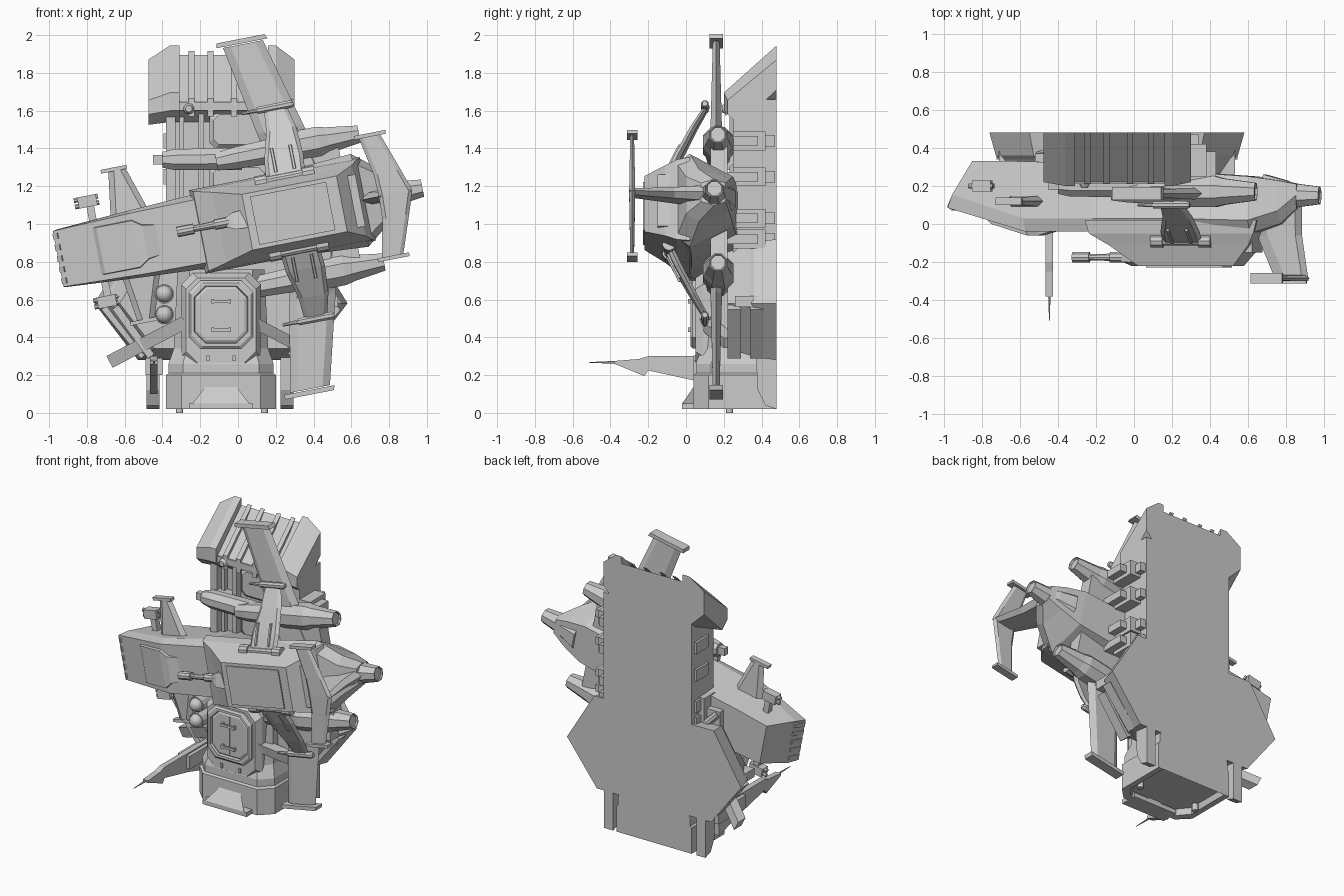
import bpy, bmesh
from math import cos, sin, pi, radians
from mathutils import Vector, Matrix

if "Cube" in bpy.data.objects:
    bpy.data.objects.remove(bpy.data.objects["Cube"])

I = Matrix.Identity(4)
# The ship hangs on the tower, rolled 11 degrees about y; local x = length, z = span
S = Matrix.Translation((0, 0, 1)) @ Matrix.Rotation(radians(-11), 4, 'Y')


def loft(name, rings, M=I):
    """Skin equal-sized rings of 3D points and cap both ends."""
    bm = bmesh.new()
    vs = [[bm.verts.new(M @ Vector(p)) for p in r] for r in rings]
    n = len(rings[0])
    for a, b in zip(vs, vs[1:]):
        for i in range(n):
            bm.faces.new((a[i], a[(i + 1) % n], b[(i + 1) % n], b[i]))
    bm.faces.new(vs[0])
    bm.faces.new(vs[-1])
    bmesh.ops.recalc_face_normals(bm, faces=bm.faces)
    me = bpy.data.meshes.new(name)
    bm.to_mesh(me)
    bm.free()
    ob = bpy.data.objects.new(name, me)
    bpy.context.collection.objects.link(ob)
    return ob


def box(name, x, y, z, M=I):
    return loft(name, [[(a, y[0], z[0]), (a, y[1], z[0]), (a, y[1], z[1]), (a, y[0], z[1])] for a in x], M)


def panel(name, x, z, c, ys, M=I):
    """Octagonal plate in xz; ys lists (y, inset) stations."""
    def ring(y, i):
        a, b, d, e = x[0] + i, x[1] - i, z[0] + i, z[1] - i
        return [(a + c, y, d), (b - c, y, d), (b, y, d + c), (b, y, e - c),
                (b - c, y, e), (a + c, y, e), (a, y, e - c), (a, y, d + c)]
    return loft(name, [ring(*s) for s in ys], M)


def tube(name, p0, p1, stations, n=10, M=I):
    """Round part along p0-p1; stations are (fraction, radius)."""
    p0, p1 = Vector(p0), Vector(p1)
    q = (p1 - p0).to_track_quat('Z', 'Y')
    return loft(name, [[p0.lerp(p1, t) + q @ Vector((r * cos(2 * pi * (k + .5) / n), r * sin(2 * pi * (k + .5) / n), 0))
                        for k in range(n)] for t, r in stations], M)


def wing(name, sections, bev=.04, M=S):
    """Six-sided aerofoil; sections are (x0, x1, y, z, half thickness)."""
    return loft(name, [[(a, y, z), (a + bev, y - t, z), (b - bev, y - t, z), (b, y, z), (b - bev, y + t, z),
                        (a + bev, y + t, z)] for a, b, y, z, t in sections], M)


def bar(name, a, b, w, ya, yb, t=.06):
    """Flat bar between two xz points, its face going from depth ya to yb."""
    d = Vector((b[0] - a[0], b[1] - a[1])).normalized() * w / 2
    return loft(name, [[(p[0] - d.y, y, p[1] + d.x), (p[0] + d.y, y, p[1] - d.x), (p[0] + d.y, y + t, p[1] - d.x),
                        (p[0] - d.y, y + t, p[1] + d.x)] for p, y in ((a, ya), (b, yb))])


# ---------- tower ----------
box("tower_wall", (-.38, .3), (.29, .48), (.5, 1.66))
hood = [(.48, 1.945), (.2, 1.695), (.2, 1.6), (.27, 1.54), (.48, 1.6)]
side = [(.48, 1.87), (.22, 1.655), (.22, 1.58), (.28, 1.525), (.48, 1.71)]
for n, x0, x1, x2 in (("hood_left", -.475, -.36, -.31), ("hood_right", .30, .2, .16)):
    loft(n, [[(x, y, z) for y, z in p] for x, p in ((x0, side), (x1, hood), (x2, hood))])
loft("hood_slope", [[(x, min(.48, y + .02), z - .05 * (z > 1.65)) for y, z in hood] for x in (-.32, .17)])
for i, x in enumerate((-.245, -.145, -.02, .09)):
    loft(f"hood_rib_{i}", [[(a, y + .01 * (y < .4), z - .03) for y, z in hood[:3]] for a in (x - .016, x + .016)])
box("hood_ledge", (-.37, .2), (.21, .3), (1.6, 1.645))
for i, (a, b, d) in enumerate(((-.38, -.33, .24), (-.31, -.285, .26), (-.21, -.18, .24), (.22, .3, .25))):
    box(f"pilaster_{i}", (a, b), (d, .3), (.7, 1.6))
panel("upper_panel", (-.15, .16), (1.4, 1.6), .03, ((.3, 0), (.25, 0), (.23, .02)))
panel("middle_panel", (-.15, .16), (1.12, 1.32), .03, ((.3, 0), (.25, 0), (.23, .02)))
tube("tower_lamp", (-.26, .19, 1.61), (-.26, .3, 1.61), ((0, .018), (.2, .03), (1, .03)))
tube("cross_beam", (-.4, .2, 1.34), (.02, .2, 1.345), ((0, .045), (.15, .06), (1, .065)), 8)
box("beam_tip", (-.45, -.39), (.18, .22), (1.315, 1.365))
box("beam_mount", (-.36, -.2), (.2, .32), (1.29, 1.39))
# stepped brackets on the tower sides
for i, z in enumerate((1.25, 1.44, .92, 1.03)):
    box(f"side_bracket_{i}", (.28, .38), (.25, .42), (z - .05, z + .05))
    box(f"side_bracket_lip_{i}", (.28, .43), (.22, .38), (z - .025, z + .025))
    box(f"side_bracket_end_{i}", (.28, .34), (.4, .47), (z - .03, z + .03))
    box(f"left_bracket_{i}", (-.395, -.36), (.31, .45), (z - .04, z + .04))

# ---------- hexagonal lower block ----------
hexa = [(.58, .58), (.37, .92), (-.55, .92), (-.76, .58), (-.53, .28), (.35, .28)]
loft("hex_block", [[(-.09 + (x + .09) * s, y, .58 + (z - .58) * s) for x, z in hexa]
                   for y, s in ((.48, 1), (.36, .95), (.34, .92), (.22, .8))])
for i, (s, y) in enumerate(((.86, .22), (.95, .34))):
    for k, m in enumerate((-1, 1)):
        p = [Vector((-.09 + m * a * s, b)) for a, b in ((.65, .56), (.43, .30))]
        bar(f"hex_rail_{i}_{k}", p[0], p[1], .04, y, y, .07)
for k, m in enumerate((-1, 1)):
    box(f"hex_box_{k}", tuple(sorted((-.09 + m * .5, -.09 + m * .62))), (.26, .4), (.56, .62))

# ---------- entrance base ----------
foot = [(-.38, .48), (-.38, .12), (-.3, .04), (.12, .04), (.2, .12), (.2, .48)]


def foot_ring(z, i):
    return [(-.09 + (x + .09) * (1 - i / .29), y + (i if y < .4 else 0), z) for x, y in foot]


loft("base_block", [foot_ring(.06, .05), foot_ring(.02, .04), foot_ring(.02, 0), foot_ring(.2, 0),
                    foot_ring(.21, .012), foot_ring(.26, .012), foot_ring(.34, .04), foot_ring(.76, .06)])
panel("entrance_pod", (-.3, .12), (.24, .74), .06, ((.3, 0), (.09, 0), (.05, .025)))
panel("door_frame", (-.26, .08), (.34, .7), .06, ((.1, 0), (.035, 0), (.025, .012), (.025, .028), (.045, .032)))
panel("door", (-.225, .045), (.375, .665), .05, ((.1, 0), (.04, 0), (.034, .01)))
box("door_seam", (-.093, -.087), (.03, .05), (.39, .65))
for i, z in enumerate((.44, .59)):
    box(f"door_handle_{i}", (-.14, -.04), (.01, .022), (z - .008, z + .008))
    for k, x in enumerate((-.14, -.05)):
        box(f"handle_foot_{i}_{k}", (x, x + .012), (.01, .04), (z - .012, z + .012))
for k, x in enumerate((-.16, -.02)):
    box(f"step_light_{k}", (x - .008, x + .008), (.04, .1), (.275, .305))
loft("entry_ramp", [[(-.09 + a, -.02, z), (-.09 + b, .07, z2), (-.09 + b, .1, .04), (-.09 + a, .04, .02)]
                    for a, b, z, z2 in ((-.15, -.05, .05, .18), (.15, .05, .05, .18))])
box("ramp_base", (-.26, .08), (-.02, .1), (.02, .05))
for i, (x, y) in enumerate(((-.31, .23), (.14, .23))):
    tube(f"foot_pad_{i}", (x, y, 0), (x, y, .05), ((0, .02), (1, .02)), 12)
for k, x in enumerate((-.45, .26)):
    loft(f"rear_post_{k}", [[(a, .48, .02), (a, .42, .04), (a, .38, .12), (a, .37, .3), (a, .48, .34)]
                            for a in (x - .035, x + .035)])
bar("brace_left", (-.28, .48), (-.68, .27), .07, .06, .34, .08)
bar("brace_right", (.08, .48), (.29, .37), .06, .06, .2, .08)
for i, z in enumerate((.63, .52)):
    bpy.ops.mesh.primitive_uv_sphere_add(segments=16, ring_count=10, radius=.045, location=(-.39, .1, z))
    bpy.context.object.name = f"lamp_{i}"
    bpy.ops.object.shade_smooth_by_angle()
    tube(f"lamp_socket_{i}", (-.39, .1, z), (-.39, .3, z), ((0, .052), (1, .052)), 12)
# antenna arm
arm = [(.3, .3), (-.2, .3), (-.25, .285), (-.38, .275), (-.38, .26), (-.22, .195), (-.2, .225), (.05, .17), (.3, .1)]
loft("antenna_arm", [[(x, y, z) for y, z in arm] for x in (-.465, -.425)])
box("antenna_hinge", (-.49, -.4), (.04, .34), (.2, .29))
tube("antenna_tip", (-.445, -.36, .268), (-.445, -.51, .267), ((0, .008), (1, .002)), 6)

# ---------- ship hull ----------
# stations: x at front, x at back, front y, front/mid/back half widths, back y
st = ((-.97, -.84, .085, .15, .155, .14, .33), (-.55, -.6, -.04, .165, .18, .15, .33),
      (-.18, -.2, -.04, .17, .2, .15, .32), (.2, .2, -.04, .18, .22, .14, .28), (.66, .64, -.05, .2, .25, .13, .25),
      (.8, .78, .0, .1, .14, .09, .23), (.88, .88, .08, .05, .07, .05, .21))
loft("ship_hull", [[(a, f, -w), (a, f, w), ((a * .8 + b * .2), f + .07, m), (b, bk, r), (b, bk, -r),
                    ((a * .8 + b * .2), f + .07, -m)] for a, b, f, w, m, r, bk in st], S)
loft("upper_deck", [[(a, y, -w), (b, y, -w), (b, y, w), (a, y, w)]
                    for a, b, y, w in ((-.22, .7, .02, .225), (-.2, .68, -.05, .215), (-.1, .65, -.11, .19), (.05, .56, -.22, .15))], S)
box("deck_pad", (.09, .5), (-.228, -.1), (-.13, .13), S)
box("deck_grille", (.55, .66), (-.15, -.05), (-.14, .14), S)
# nose hatch plate and notched nose edge
loft("nose_hatch", [[(u, y, -w), (u, y, w), (u, y + .06, w + .01), (u, y + .06, -w - .01)]
                    for u, y, w in ((-.76, .02, .125), (-.74, -.0, .125), (-.55, -.06, .125), (-.5, -.06, .09), (-.43, -.04, .08))], S)
for i in range(5):
    v = -.12 + i * .06
    loft(f"nose_tooth_{i}", [[(-.975, .09, z), (-.95, .07, z), (-.9, .15, z), (-.945, .16, z)] for z in (v - .015, v + .015)], S)
# turret gun
tube("gun_barrel", (-.325, -.175, .02), (.0, -.175, .02), ((0, .028), (.28, .028), (.28, .017), (.62, .02), (.62, .028), (1, .028)), 10, S)
loft("gun_mount", [[(u, -.2 - .02 * (w > .03), -w + .02), (u, -.2, w + .02), (u, -.1, w + .02), (u, -.1, -w + .02)]
                   for u, w in ((-.06, .025), (-.02, .045), (.08, .05), (.16, .02))], S)
# wings, fins, side engines, folding arms on both sides
for s, n in ((1, "upper"), (-1, "lower")):
    wing(f"{n}_wing", [(.25, .52, .16, s * .15, .035), (.19, .44, .16, s * .45, .03), (.1, .315, .16, s * .93, .018)])
    loft(f"{n}_wing_tip", [[(.065, y, s * .935), (.34, y, s * .935), (.33, y, s * .96), (.07, y, s * .96)] for y in (.125, .195)], S)
    wing(f"{n}_nose_fin", [(-.66, -.44, .12, s * .13, .03), (-.62, -.53, .12, s * .41, .015)], .03)
    box(f"{n}_nose_fin_tip", (-.66, -.52), (.1, .14), (s * .41 - .01, s * .41 + .01), S)
    box(f"{n}_nose_gun_body", (-.81, -.71), (.17, .23), (s * .27 - .03, s * .27 + .03), S)
    box(f"{n}_nose_gun_stem", (-.77, -.73), (.18, .22), (s * .2 - .07, s * .2 + .07), S)
    for k in (-.017, .017):
        tube(f"{n}_nose_gun_barrel_{k}", (-.83, .2, s * .27 + k), (-.7, .2, s * .27 + k), ((0, .014), (1, .014)), 8, S)
    tube(f"{n}_engine", (-.05, .17, s * .345), (.72, .17, s * .345),
         ((0, .05), (.12, .062), (.35, .07), (.5, .088), (.72, .088), (.78, .075), (1, .05), (1, .044), (.985, .04)), 8, S)
    box(f"{n}_engine_pylon", (.2, .6), (.13, .22), (s * .24 - .1, s * .24 + .1), S)
    tube(f"{n}_arm_hinge", (.13, -.09, s * .195), (.45, -.09, s * .195),
         ((0, .035), (.2, .035), (.2, .024), (.8, .024), (.8, .035), (1, .035)), 10, S)
    wing(f"{n}_arm", [(.19, .4, -.09, s * .19, .02), (.2, .41, -.04, s * .3, .02), (.24, .4, .04, s * .45, .018),
                      (.25, .37, .11, s * .57, .014)], .02)
    for k in (.25, .35):
        wing(f"{n}_arm_rib_{k}", [(k - .01, k + .01, -.085, s * .23, .02), (k - .01, k + .01, -.02, s * .36, .02)], .004)
    tube(f"{n}_arm_rod", (.13, .1, s * .57), (.41, .1, s * .57), ((0, .009), (.3, .012), (.3, .02), (.95, .022), (1, .014)), 8, S)
    wing(f"{n}_stabiliser", [(.76, .94, -.285, 0, .016), (.755, .9, -.285, s * .12, .014), (.715, .83, -.285, s * .32, .01)], .02)
    box(f"{n}_stabiliser_tip", (.69, .86), (-.312, -.258), (s * .33 - .01, s * .33 + .01), S)
# tail fin and main nozzle
loft("tail_fin", [[(a, y, 0), (a + .06, y, -t), (b - .03, y, -t), (b, y, 0), (b - .03, y, t), (a + .06, y, t)]
                  for a, b, y, t in ((.62, .9, .1, .04), (.66, .9, -.06, .03), (.76, .935, -.3, .016))], S)
tube("main_nozzle", (.7, .15, 0), (.995, .15, 0), ((0, .12), (.4, .085), (.5, .07), (1, .05), (1, .044), (.97, .04)), 8, S)
# clamps joining the ship to the tower, with pipes
box("docking_clamp", (-.42, .1), (.28, .4), (.88, 1.08))
tube("docking_pipe", (-.5, .36, .98), (-.36, .4, .84), ((0, .025), (1, .025)), 8)
box("dock_plate", (-.52, -.38), (.32, .37), (.86, 1.0))
